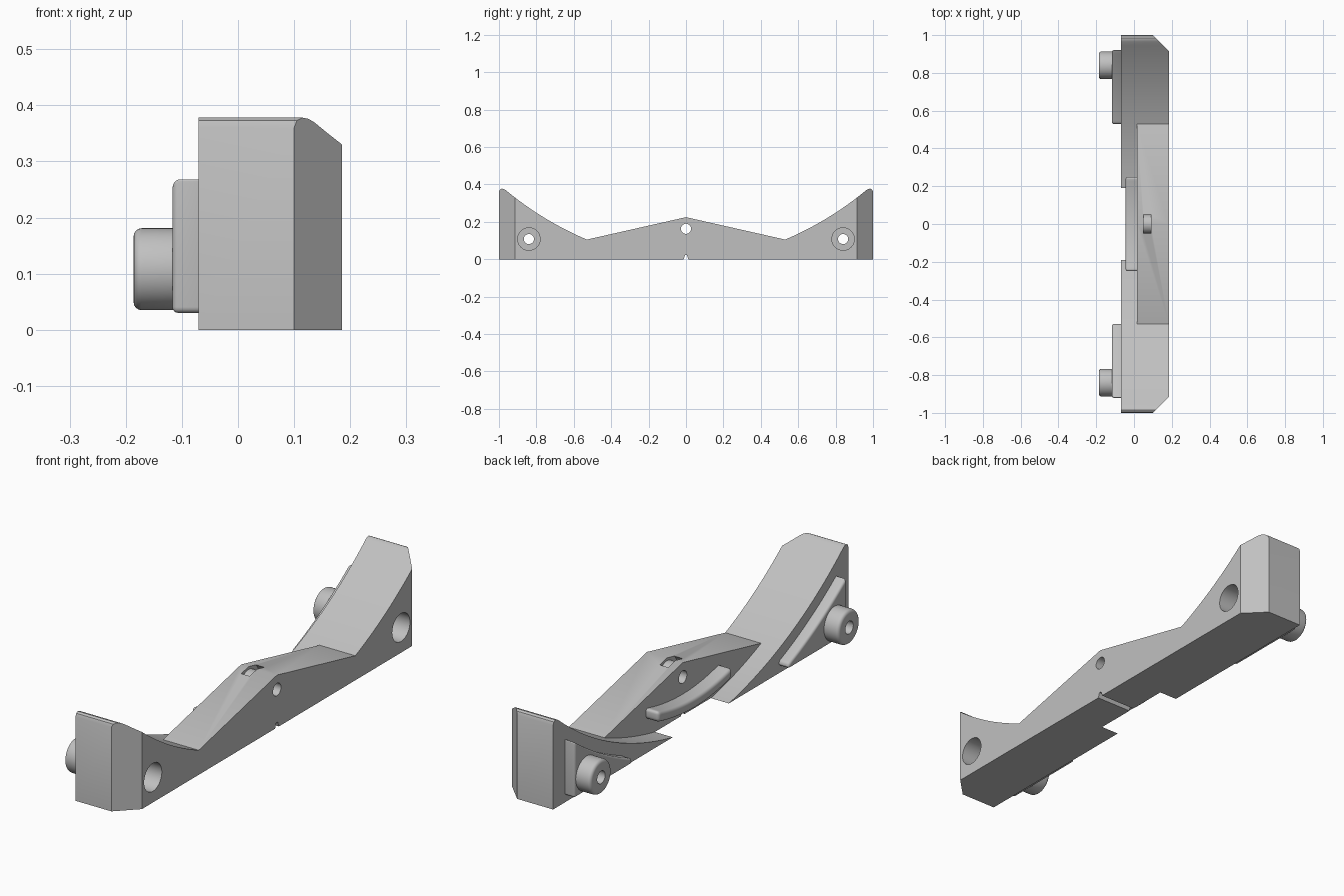
import bpy, bmesh, math
from mathutils import Vector

cube = bpy.data.objects.get("Cube")
if cube:
    bpy.data.objects.remove(cube, do_unlink=True)

grey = bpy.data.materials.new("light_grey")
grey.use_nodes = True
colour = (0.53, 0.53, 0.53, 1)
grey.diffuse_color = colour
grey.node_tree.nodes["Principled BSDF"].inputs["Base Color"].default_value = colour

CY, CZ, R = -0.154, 1.716, 1.75      # circle of the end sweep
INNER, TIP = 0.53, 0.19              # sweep foot and wing tip
PLATE = 0.015                        # recessed side of the middle


def sweep(y0, y1, inset=0.0, n=20):
    ys = [y0 + (y1 - y0) * i / n for i in range(n + 1)]
    return [(y, CZ - math.sqrt((R + inset) ** 2 - (y - CY) ** 2)) for y in ys]


def circle(y, z, r, n=48, a0=0.0, a1=2 * math.pi):
    return [(y + r * math.cos(a0 + (a1 - a0) * i / n),
             z + r * math.sin(a0 + (a1 - a0) * i / n)) for i in range(n)]


def flip(pts):
    return [(-y, z) for y, z in reversed(pts)]


def prism(name, pts, x0, x1, cutter=False, planes=()):
    """Extrude a (y, z) outline along x, optionally trimmed by planes."""
    bm = bmesh.new()
    face = bm.faces.new([bm.verts.new((x0, y, z)) for y, z in pts])
    ext = bmesh.ops.extrude_face_region(bm, geom=[face])
    bmesh.ops.translate(bm, vec=(x1 - x0, 0, 0),
                        verts=[v for v in ext["geom"] if isinstance(v, bmesh.types.BMVert)])
    for co, no in planes:
        cut = bmesh.ops.bisect_plane(bm, geom=bm.verts[:] + bm.edges[:] + bm.faces[:],
                                     plane_co=co, plane_no=no, clear_outer=True)
        edges = [e for e in cut["geom_cut"] if isinstance(e, bmesh.types.BMEdge)]
        bmesh.ops.contextual_create(bm, geom=edges)
    bmesh.ops.recalc_face_normals(bm, faces=bm.faces)
    me = bpy.data.meshes.new(name)
    bm.to_mesh(me)
    bm.free()
    ob = bpy.data.objects.new(name, me)
    bpy.context.collection.objects.link(ob)
    me.materials.append(grey)
    if cutter:
        ob.hide_render = True
        ob.hide_set(True)
    return ob


def finish(ob, cutters=(), bevel=0.0):
    """Round the edges, cut the holes and smooth the curves."""
    if bevel:
        m = ob.modifiers.new("round", "BEVEL")
        m.width, m.segments, m.angle_limit = bevel, 4, math.radians(35)
    for c in cutters:
        m = ob.modifiers.new("cut", "BOOLEAN")
        m.operation, m.solver, m.object = "DIFFERENCE", "EXACT", c
    bpy.ops.object.select_all(action="DESELECT")
    bpy.context.view_layer.objects.active = ob
    ob.select_set(True)
    for m in list(ob.modifiers):
        bpy.ops.object.modifier_apply(modifier=m.name)
    bpy.ops.object.shade_smooth_by_angle(angle=math.radians(30))


# Main beam outline: sweeps, rounded end tips and the central peak
half = sweep(INNER, 0.965) + [(0.975, 0.376), (0.985, 0.378), (0.995, 0.373), (1, 0.36), (1, 0)]
outline = [(0, 0.225)] + half + flip(half)
chamfers = [((0.10, s, 0), Vector((1, s, 0)).normalized()) for s in (1, -1)]
beam = prism("beam", outline, -0.07, 0.185, planes=chamfers)

# Side recess that leaves the two curved wings
wing = sweep(TIP, INNER)
recess_pts = [(TIP, -0.05)] + wing + [(INNER, 0.3)]
recess = prism("recess_cutter", recess_pts + flip(recess_pts), -0.2, PLATE, True)

# Pivot hole, arched strap slot and bottom notch
pivot = prism("pivot_cutter", circle(0, 0.163, 0.027), -0.3, 0.3, True)
arch = (24, math.radians(10), math.radians(170))
slot = prism("slot_cutter", circle(0, 0.163, 0.071, *arch) + circle(0, 0.163, 0.05, *arch)[::-1],
             0.05, 0.09, True)
notch = prism("notch_cutter", [(-0.016, -0.01), (0.016, -0.01), (0.005, 0.022), (-0.005, 0.022)],
              -0.3, 0.3, True)

# Stepped screw holes at both ends
holes = {}
for side, s in (("back", 1), ("front", -1)):
    holes[side] = [prism(side + "_wide_cutter", circle(s * 0.84, 0.108, 0.06), -0.12, 0.3, True),
                   prism(side + "_screw_cutter", circle(s * 0.84, 0.108, 0.027), -0.3, 0.3, True)]

finish(beam, [recess, pivot, slot, notch] + holes["back"] + holes["front"])

# Raised pads and round bosses
pad_pts = sweep(INNER, 0.92, 0.05) + [(0.92, 0.03), (INNER, 0.03)]
for side, s in (("back", 1), ("front", -1)):
    pad = prism(side + "_pad", pad_pts if s > 0 else flip(pad_pts), -0.117, -0.05)
    finish(pad, holes[side], 0.013)
    boss = prism(side + "_boss", circle(s * 0.84, 0.108, 0.073), -0.186, -0.05)
    finish(boss, holes[side], 0.014)

# Curved guide rib on the recessed side
ys = [-0.25 + 0.5 * i / 20 for i in range(21)]
rib_pts = [(y, 0.045 + 0.55 * y * y) for y in ys] + [(y, 0.09 + 0.55 * y * y) for y in ys[::-1]]
finish(prism("guide_rib", rib_pts, -0.045, 0.04), bevel=0.014)
